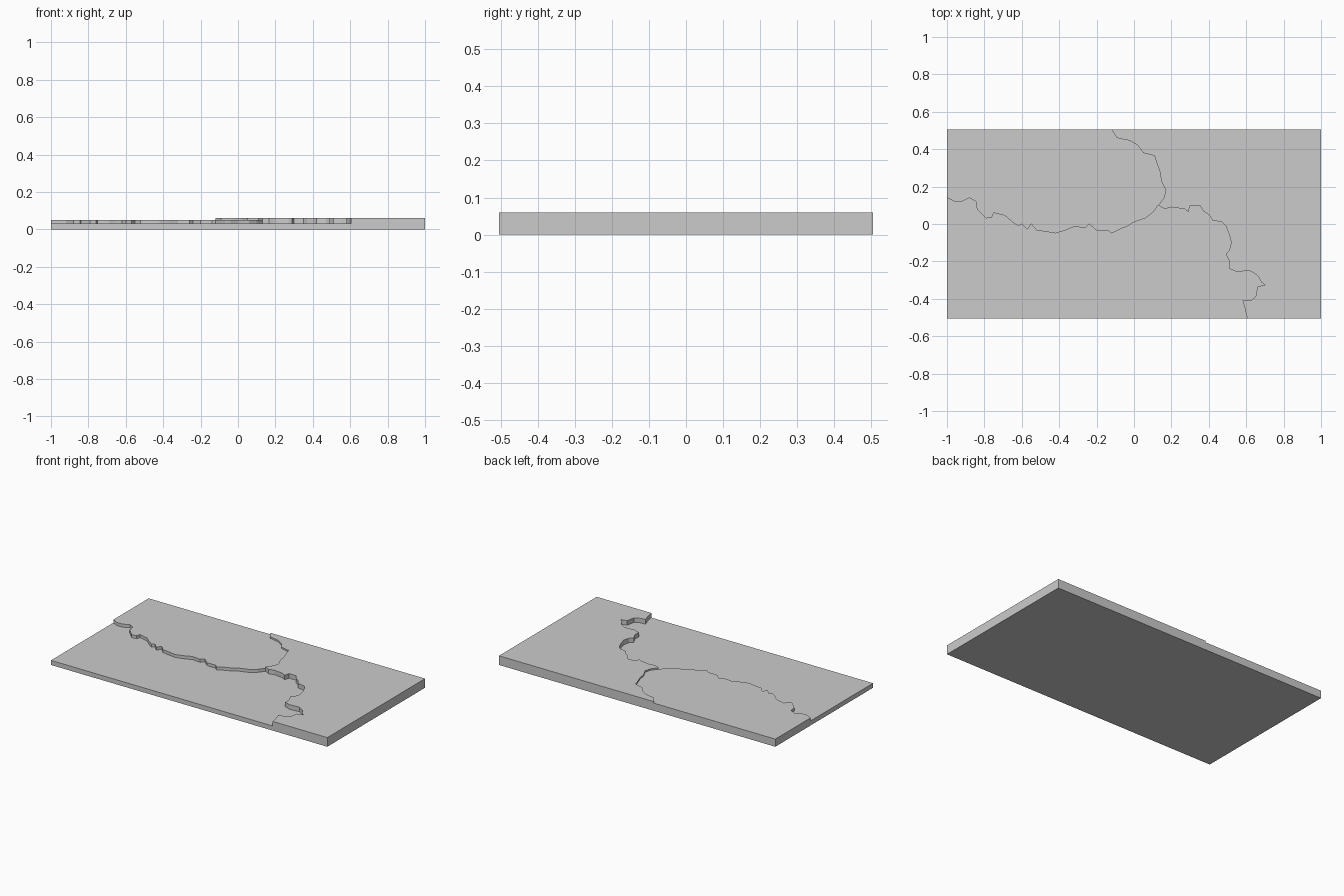
import bpy
import bmesh

if "Cube" in bpy.data.objects:
    bpy.data.objects.remove(bpy.data.objects["Cube"])

# Single flat grey for the whole relief slab
grey = bpy.data.materials.new("plain_grey")
grey.use_nodes = True
colour = (0.6, 0.6, 0.6, 1.0)
grey.diffuse_color = colour
grey.node_tree.nodes["Principled BSDF"].inputs["Base Color"].default_value = colour

# Plan dimensions in hundredths of a unit
EDGE_X = 100
EDGE_Y = 50.5

# River line: west edge to the junction of the three levels
river = [(-100, 14), (-96, 12), (-92, 12), (-88, 14), (-84.5, 12), (-84, 8),
         (-79, 3), (-76, 3.5), (-75, 6), (-69, 4.5), (-65, 1), (-62, -1),
         (-60, 0), (-57, -3), (-55, 0), (-52, -3.5), (-48, -4), (-42, -5),
         (-37, -3.5), (-32, -1.5), (-26, -2), (-24, 0), (-20, -3.5),
         (-14, -3.5), (-12, -5), (-7, -2.5), (-4, -1.5), (0, 1), (6, 3),
         (10, 6), (13, 10)]

# Ridge line: junction to the back edge
ridge = [(13, 10), (16, 14), (17, 18), (14.5, 23), (14, 27.5), (12, 33),
         (11, 36.5), (5, 38), (2, 42), (-2, 44.5), (-9, 46), (-12, EDGE_Y)]

# Coast line in two stretches: junction to the fork, fork to the front edge
coast_upper = [(13, 10), (16.5, 8), (20, 9), (27, 8), (29, 6.5), (30, 10),
               (35, 10), (37, 7), (40, 5), (42, 2), (47, 1)]
coast_lower = [(47, 1), (49, -1), (51, -6), (52, -10), (51, -14), (49, -16),
               (51, -20), (51, -24), (55, -25.5), (62, -25), (66, -27.5),
               (68, -31), (70, -32.5), (66, -33.5), (65, -39), (63, -40.5),
               (58, -41), (59, -44), (60.5, -EDGE_Y)]

# Flush joints between the pieces of the high ground
north_joint = [(-12, EDGE_Y), (5, 49), (20, 48), (34, 47.5), (42, 42),
               (50, 38), (62, 38), (70, 34), (78, 35), (85, 26), (94, 25),
               (100, 18)]
middle_joint = [(47, 1), (55, 2), (62, 0), (74, 4), (80, 3)]
east_joint = [(80, 3), (86, 9), (93, 8), (100, 13)]
south_joint = [(80, 3), (84, -10), (78, -18), (85, -24), (92, -30),
               (88, -38), (97, -44), (100, -48)]


def join(*lines):
    """Chain boundary lines into one loop without repeated points."""
    loop = []
    for line in lines:
        for point in line:
            if not loop or point != loop[-1]:
                loop.append(point)
    if loop[0] == loop[-1]:
        loop.pop()
    return loop


def back(line):
    return line[::-1]


def slab(name, outline, height):
    """Extrude a plan outline up from the ground to a flat top."""
    bm = bmesh.new()
    base = bm.faces.new([bm.verts.new((x / 100, y / 100, 0)) for x, y in outline])
    result = bmesh.ops.extrude_face_region(bm, geom=[base], use_keep_orig=True)
    top = [item for item in result["geom"] if isinstance(item, bmesh.types.BMVert)]
    bmesh.ops.translate(bm, verts=top, vec=(0, 0, height))
    bmesh.ops.triangulate(bm, faces=[f for f in bm.faces if len(f.verts) > 4])
    bmesh.ops.recalc_face_normals(bm, faces=bm.faces)
    mesh = bpy.data.meshes.new(name)
    bm.to_mesh(mesh)
    bm.free()
    mesh.materials.append(grey)
    obj = bpy.data.objects.new(name, mesh)
    bpy.context.collection.objects.link(obj)
    return obj


# Slab corners
front_west = [(-EDGE_X, -EDGE_Y)]
back_west = [(-EDGE_X, EDGE_Y)]
front_east = [(EDGE_X, -EDGE_Y)]
back_east = [(EDGE_X, EDGE_Y)]

LOW, MIDDLE, HIGH = 0.03, 0.05, 0.06

# Low ground and middle ground
slab("low_ground",
     join(front_west, back(coast_lower), back(coast_upper), back(river)), LOW)
slab("middle_ground", join(river, ridge, back_west), MIDDLE)

# High ground pieces, flush on top
slab("high_ground_north", join(north_joint, back_east), HIGH)
slab("high_ground_centre",
     join(north_joint, back(east_joint), back(middle_joint),
          back(coast_upper), ridge), HIGH)
slab("high_ground_east", join(east_joint, back(south_joint)), HIGH)
slab("high_ground_south",
     join(coast_lower, front_east, back(south_joint), back(middle_joint)), HIGH)
